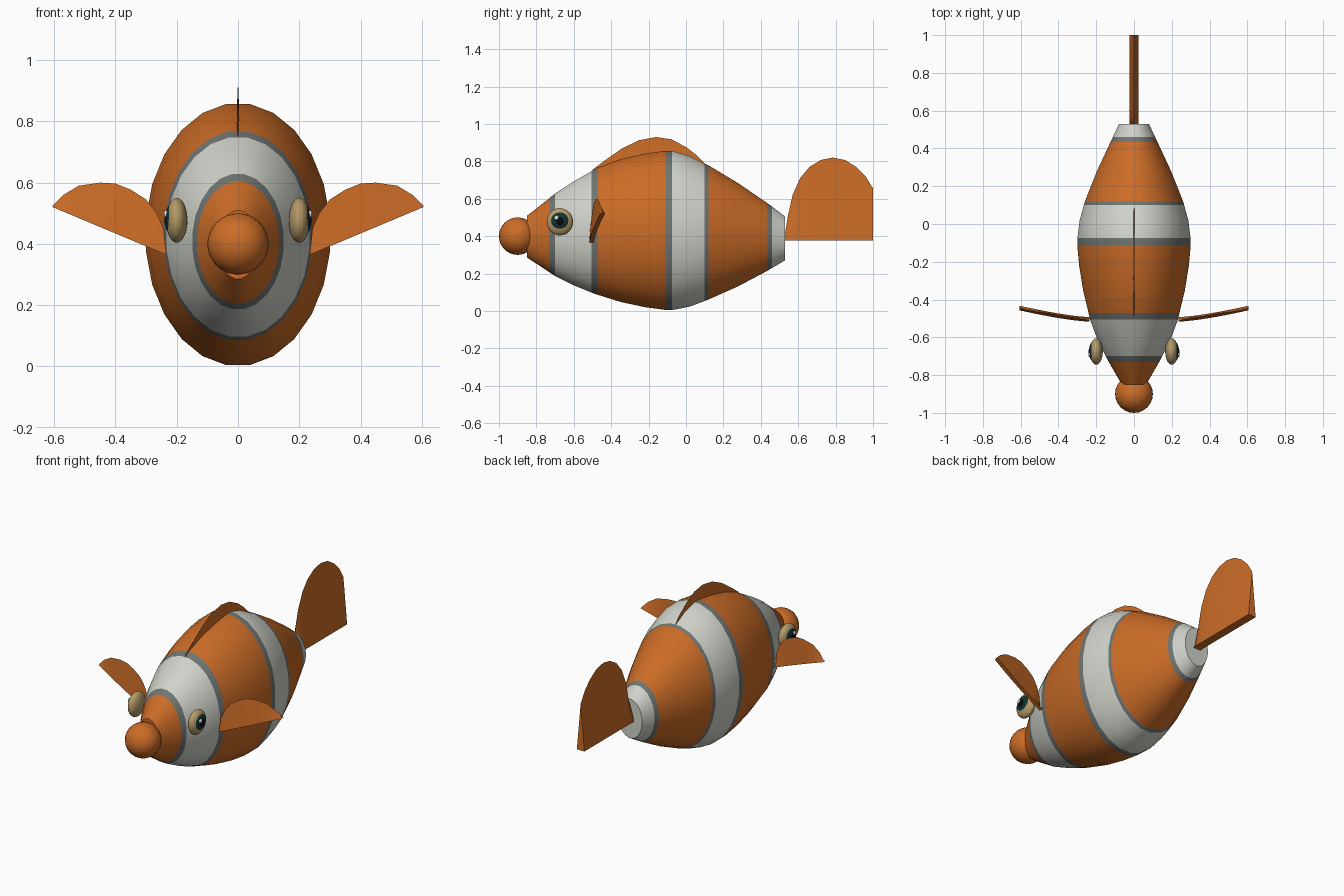
import bpy, bmesh, math
from mathutils import Vector

cube = bpy.data.objects.get("Cube")
if cube:
    bpy.data.objects.remove(cube, do_unlink=True)


def material(name, rgb):
    m = bpy.data.materials.new(name)
    m.use_nodes = True
    m.diffuse_color = (*rgb, 1)
    bsdf = next(n for n in m.node_tree.nodes if n.type == 'BSDF_PRINCIPLED')
    bsdf.inputs["Base Color"].default_value = (*rgb, 1)
    return m


ORANGE = material("orange", (0.60, 0.15, 0.02))
WHITE = material("white", (0.63, 0.65, 0.59))
GREY = material("stripe_grey", (0.16, 0.18, 0.17))
TAN = material("eye_tan", (0.46, 0.33, 0.14))
TEAL = material("dark_teal", (0.006, 0.035, 0.035))
BLACK = material("black", (0.003, 0.003, 0.004))
GLINT = material("glint_white", (0.8, 0.85, 0.85))


def finish(bm, name, mats, angle):
    bmesh.ops.recalc_face_normals(bm, faces=bm.faces)
    mesh = bpy.data.meshes.new(name)
    bm.to_mesh(mesh)
    bm.free()
    for m in mats:
        mesh.materials.append(m)
    ob = bpy.data.objects.new(name, mesh)
    bpy.context.collection.objects.link(ob)
    bpy.ops.object.select_all(action='DESELECT')
    ob.select_set(True)
    bpy.context.view_layer.objects.active = ob
    bpy.ops.object.shade_smooth_by_angle(angle=math.radians(angle))
    return ob


def ellipsoid(name, centre, radii, mat, segments=24, rings=16):
    bm = bmesh.new()
    bmesh.ops.create_uvsphere(bm, u_segments=segments, v_segments=rings, radius=1)
    bmesh.ops.scale(bm, vec=radii, verts=bm.verts)
    bmesh.ops.translate(bm, vec=centre, verts=bm.verts)
    return finish(bm, name, [mat], 60)


def fin(name, columns, half):
    """Wedge blade: a thick base edge closing to a thin curved rim."""
    bm = bmesh.new()
    rows = [[bm.verts.new(p) for p in (base - half, rim, base + half)]
            for base, rim in columns]
    for a, b in zip(rows, rows[1:]):
        for i in range(3):
            j = (i + 1) % 3
            bm.faces.new((a[i], a[j], b[j], b[i]))
    bm.faces.new(rows[0])
    bm.faces.new(rows[-1])
    return finish(bm, name, [ORANGE], 35)


# Body: elliptical rings (y, half width, bottom, top, colour of the band behind)
O, W, G = 0, 1, 2
rings = [
    (-.85, .065, .285, .51, O), (-.73, .135, .205, .605, G),
    (-.70, .15, .185, .63, W), (-.60, .20, .135, .695, W),
    (-.505, .235, .095, .75, G), (-.47, .243, .083, .77, O),
    (-.35, .272, .045, .815, O), (-.22, .293, .017, .845, O),
    (-.11, .303, .002, .86, G), (-.075, .302, .001, .86, W),
    (.02, .29, .02, .832, W), (.10, .268, .05, .79, G),
    (.12, .262, .058, .782, O), (.28, .198, .13, .685, O),
    (.435, .125, .213, .578, G), (.46, .113, .228, .56, W),
    (.53, .08, .27, .505, W)]
SIDES = 24
bm = bmesh.new()
loops = []
for y, w, lo, hi, _ in rings:
    angles = [math.tau * (i + .5) / SIDES for i in range(SIDES)]
    loops.append([bm.verts.new((w * math.sin(a), y,
                                (lo + hi) / 2 + (hi - lo) / 2 * math.cos(a)))
                  for a in angles])
for ring, a, b in zip(rings, loops, loops[1:]):
    for i in range(SIDES):
        j = (i + 1) % SIDES
        bm.faces.new((a[i], a[j], b[j], b[i])).material_index = ring[4]
bm.faces.new(loops[0]).material_index = O
bm.faces.new(loops[-1]).material_index = W
finish(bm, "body", [ORANGE, WHITE, GREY], 40)

# Nose
ellipsoid("nose", (0, -.9, .4), (.1, .1, .1), ORANGE)

# Back fin and tail fin, as (y, rim height)
back_rim = [(-.50, .755), (-.42, .815), (-.34, .87), (-.25, .913), (-.16, .93),
            (-.08, .918), (0, .877), (.06, .83), (.11, .78)]
fin("back_fin", [(Vector((0, y, .70)), Vector((0, y, z))) for y, z in back_rim],
    Vector((.01, 0, 0)))
tail_rim = [(.525, .385), (.545, .51), (.57, .62), (.61, .71), (.66, .77),
            (.72, .807), (.785, .82), (.85, .807), (.91, .77), (.96, .72), (1, .655)]
fin("tail_fin", [(Vector((0, y, .376)), Vector((0, y, z))) for y, z in tail_rim],
    Vector((.025, 0, 0)))

# Side fins and eyes, mirrored
side_rim = [(.235, .375), (.243, .45), (.265, .50), (.30, .545), (.35, .577),
            (.40, .597), (.45, .60), (.52, .59), (.57, .56), (.605, .525)]
for side, s in (("left", 1), ("right", -1)):
    columns = []
    for i, (x, z) in enumerate(side_rim):
        t = i / (len(side_rim) - 1)
        base = Vector((s * (.235 + .37 * t), -.505 + .06 * t ** 1.4, .365 + .155 * t))
        columns.append((base, Vector((s * x, base.y - .01 * (1 - t), z))))
    fin(side + "_fin", columns, Vector((0, .012, 0)))
    ellipsoid(side + "_eye", (s * .2, -.675, .477), (.035, .07, .073), TAN)
    ellipsoid(side + "_iris", (s * .216, -.675, .48), (.022, .052, .052), TEAL)
    ellipsoid(side + "_pupil", (s * .226, -.675, .48), (.014, .03, .032), BLACK)
    ellipsoid(side + "_glint", (s * .235, -.692, .498), (.007, .012, .012), GLINT, 12, 8)
